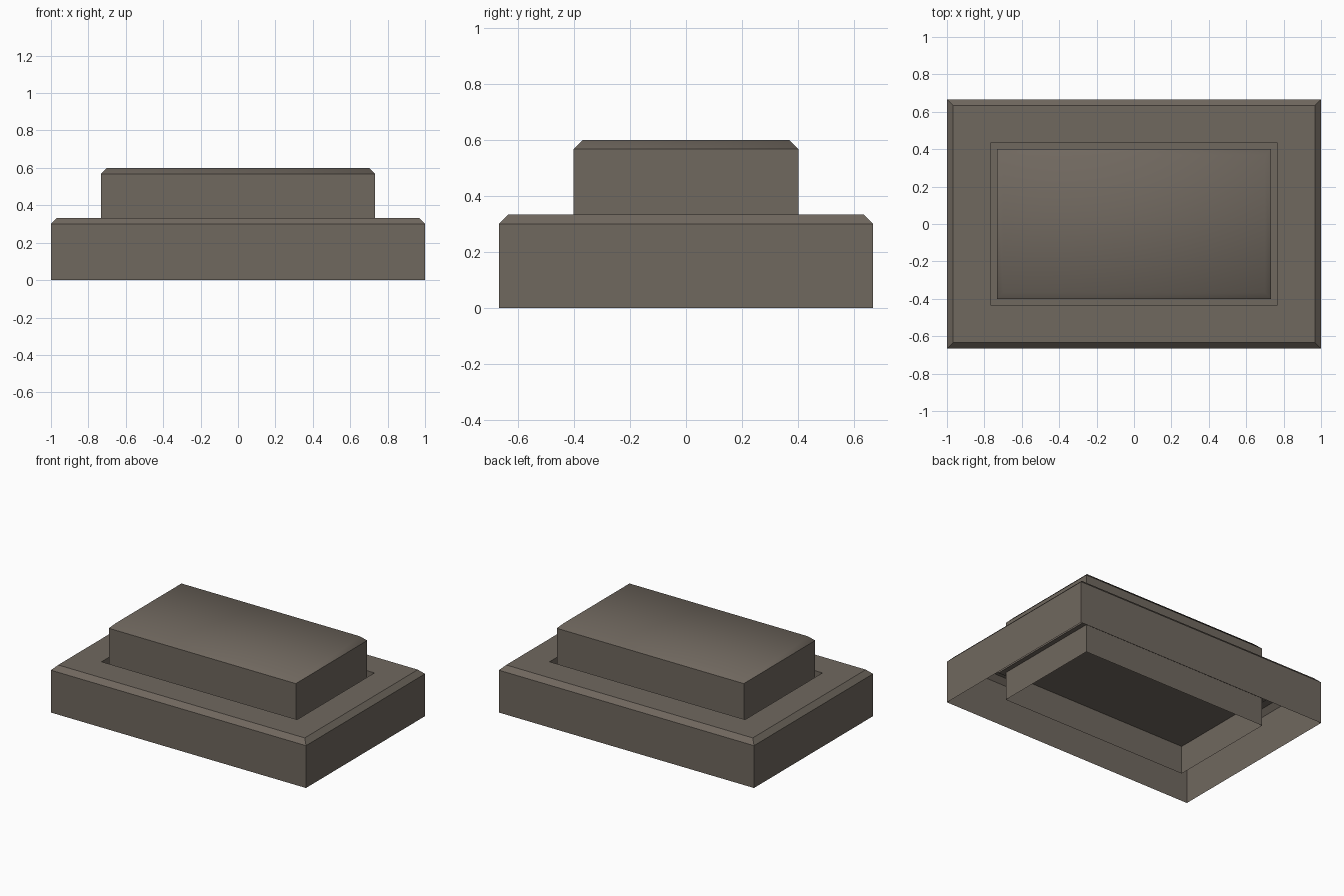
import bpy
import bmesh

if "Cube" in bpy.data.objects:
    bpy.data.objects.remove(bpy.data.objects["Cube"])

# Single warm grey colour
grey = bpy.data.materials.new("warm_grey")
grey.diffuse_color = (0.162, 0.138, 0.114, 1.0)
grey.use_nodes = True
grey.node_tree.nodes["Principled BSDF"].inputs["Base Color"].default_value = grey.diffuse_color


def ring_shell(name, rings, smooth_from=None):
    """Join rectangular rings (half x, half y, z) in order and cap the last one.
    Faces lying above smooth_from are shaded smooth, split from those below."""
    bm = bmesh.new()
    loops = []
    for hx, hy, z in rings:
        corners = ((-1, -1), (1, -1), (1, 1), (-1, 1))
        loops.append([bm.verts.new((sx * hx, sy * hy, z)) for sx, sy in corners])
    for a, b in zip(loops, loops[1:]):
        for i in range(4):
            j = (i + 1) % 4
            bm.faces.new((a[i], a[j], b[j], b[i]))
    bm.faces.new(loops[-1])
    if smooth_from is not None:
        for f in bm.faces:
            f.smooth = min(v.co.z for v in f.verts) > smooth_from - 0.001
        for e in bm.edges:
            e.smooth = not all(abs(v.co.z - smooth_from) < 0.001 for v in e.verts)
    mesh = bpy.data.meshes.new(name)
    bm.to_mesh(mesh)
    bm.free()
    mesh.materials.append(grey)
    obj = bpy.data.objects.new(name, mesh)
    bpy.context.collection.objects.link(obj)
    return obj


C = 1 / 30  # chamfer and clearance size

# Housing: thin open-bottomed shell, chamfered rim, sunken well with a floor
ring_shell("housing", [
    (1, 2 / 3, 0),
    (1, 2 / 3, 0.3),
    (1 - C, 2 / 3 - C, 0.3 + C),
    (0.7667, 0.4333, 0.3 + C),
    (0.7667, 0.4333, 0.2),
])

# Push key: open-bottomed box through the well, softly shaded chamfered top
KEY_EDGE = 0.6 - C
ring_shell("push_key", [
    (0.7333, 0.4, 0),
    (0.7333, 0.4, KEY_EDGE),
    (0.7333 - C, 0.4 - C, 0.6),
], smooth_from=KEY_EDGE)
